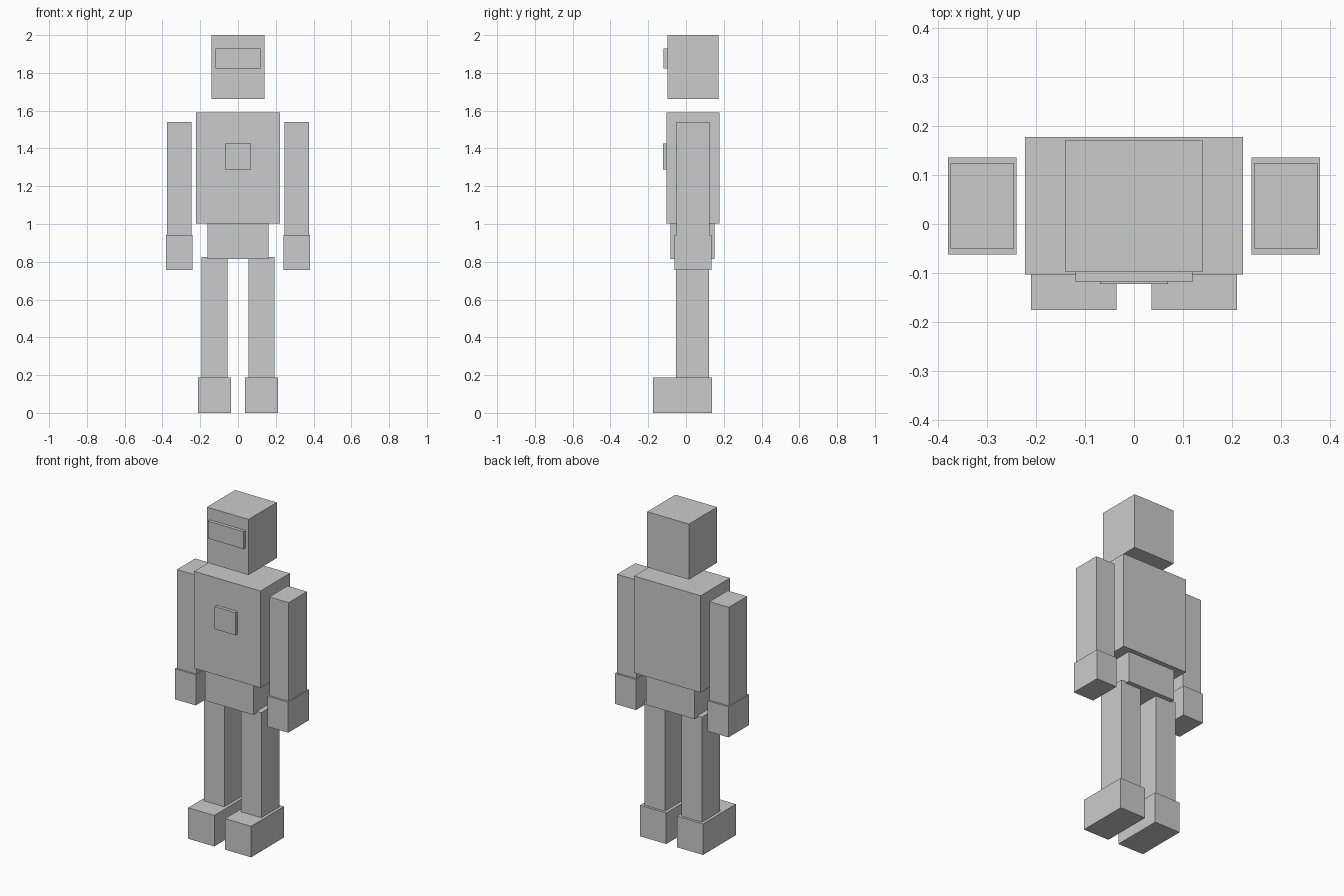
import bpy
from mathutils import Vector

default = bpy.data.objects.get("Cube")
if default:
    bpy.data.objects.remove(default, do_unlink=True)

# Single plain grey
grey = bpy.data.materials.new("plain_grey")
grey.use_nodes = True
colour = (0.6, 0.6, 0.6, 1)
grey.diffuse_color = colour
grey.node_tree.nodes["Principled BSDF"].inputs["Base Color"].default_value = colour


def box(name, x, y, z):
    """Flat-sided block spanning the given (low, high) ranges."""
    low, high = (Vector(c) for c in zip(x, y, z))
    bpy.ops.mesh.primitive_cube_add(size=1, location=(low + high) / 2)
    obj = bpy.context.object
    obj.name = obj.data.name = name
    size = high - low
    for v in obj.data.vertices:
        v.co = v.co * size
    obj.data.materials.append(grey)
    return obj


def pair(name, x, y, z):
    """The same block on the left (+x) and the right (-x)."""
    box("left_" + name, x, y, z)
    box("right_" + name, (-x[1], -x[0]), y, z)


# Head and visor
box("head", (-0.14, 0.14), (-0.098, 0.172), (1.663, 2.0))
box("visor", (-0.12, 0.12), (-0.118, -0.098), (1.823, 1.928))

# Body
box("torso", (-0.223, 0.223), (-0.103, 0.178), (1.003, 1.59))
box("chest_plate", (-0.07, 0.07), (-0.123, -0.103), (1.288, 1.425))
box("pelvis", (-0.162, 0.162), (-0.083, 0.15), (0.815, 1.003))

# Limbs
pair("arm", (0.245, 0.375), (-0.05, 0.125), (0.942, 1.54))
pair("hand", (0.24, 0.38), (-0.062, 0.136), (0.757, 0.942))
pair("leg", (0.055, 0.193), (-0.052, 0.123), (0.188, 0.825))
pair("foot", (0.036, 0.211), (-0.176, 0.138), (0.0, 0.188))
